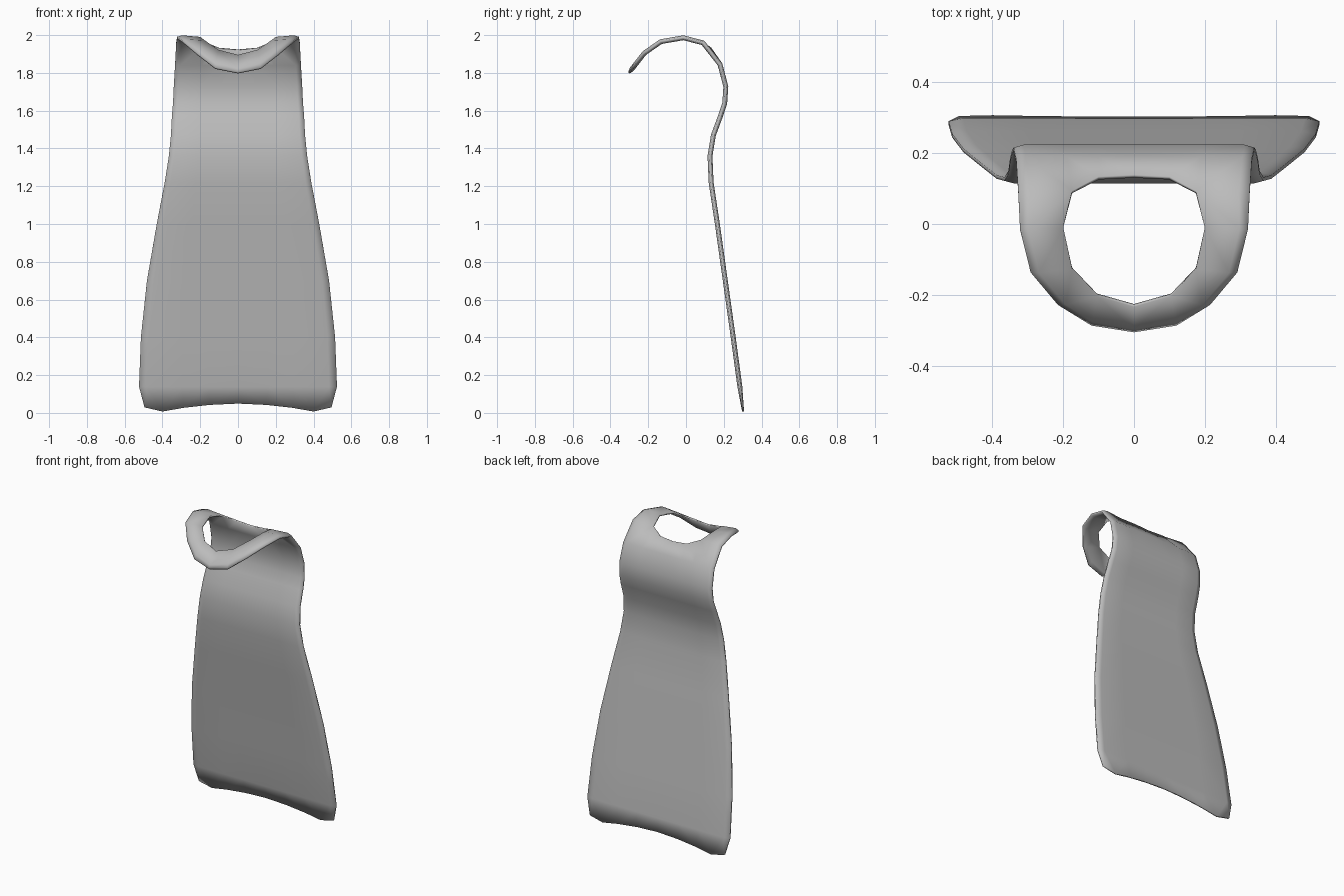
import bpy
import bmesh

cube = bpy.data.objects.get("Cube")
if cube:
    bpy.data.objects.remove(cube)

THICK = 0.026

fabric = bpy.data.materials.new("grey fabric")
fabric.use_nodes = True
GREY = (0.5, 0.5, 0.5, 1)
fabric.diffuse_color = GREY
fabric.node_tree.nodes["Principled BSDF"].inputs["Base Color"].default_value = GREY

# Shoulder curve: height for a depth y
SHOULDER = [(-0.31, 1.79), (-0.22, 1.905), (-0.135, 1.965), (-0.02, 1.987),
            (0.05, 1.975), (0.12, 1.947), (0.18, 1.845)]


def shoulder_z(y):
    for (y0, z0), (y1, z1) in zip(SHOULDER, SHOULDER[1:]):
        if y <= y1:
            return z0 + (z1 - z0) * (y - y0) / (y1 - y0)
    return SHOULDER[-1][1]


# Neck opening and outer collar edge in plan, right half from front to back
NECK = [(0, -0.23), (0.105, -0.2), (0.175, -0.125), (0.2, -0.01),
        (0.175, 0.09), (0.1, 0.13), (0, 0.135)]
COLLAR = [(0, -0.302), (0.12, -0.283), (0.215, -0.225), (0.292, -0.135),
          (0.322, -0.015), (0.327, 0.09)]
COLLAR_PAIR = [0, 1, 1, 2, 3, 4]   # neck point facing each collar point

# Back panel rows: height, depth, half width
ROWS = [(1.845, 0.18, 0.333), (1.727, 0.211, 0.34), (1.64, 0.205, 0.344),
        (1.57, 0.182, 0.35), (1.47, 0.145, 0.355), (1.36, 0.127, 0.366),
        (1.22, 0.133, 0.388), (1.0, 0.166, 0.43), (0.7, 0.208, 0.482),
        (0.4, 0.25, 0.514), (0.14, 0.285, 0.524)]
COLS = [0, 0.3, 0.57, 0.92, 1]
# Curved hem: x, height
HEM = [(0, 0.05), (0.15, 0.043), (0.285, 0.028), (0.4, 0.008), (0.495, 0.03)]

bm = bmesh.new()


def on_shoulder(x, y):
    return bm.verts.new((x, y, shoulder_z(y)))


# Collar ring
neck = [on_shoulder(*p) for p in NECK]
outer, inset = [], []
for (x, y), i in zip(COLLAR, COLLAR_PAIR):
    nx, ny = NECK[i]
    outer.append(on_shoulder(x, y))
    inset.append(on_shoulder(x + (nx - x) * 0.2, y + (ny - y) * 0.2))
for i in range(len(COLLAR) - 1):
    a, b = COLLAR_PAIR[i], COLLAR_PAIR[i + 1]
    bm.faces.new((outer[i], outer[i + 1], inset[i + 1], inset[i]))
    ring = [inset[i], inset[i + 1], neck[b]]
    if a != b:
        ring.append(neck[a])
    bm.faces.new(ring)

# Back panel
grid = [[bm.verts.new((w * c, y, z)) for c in COLS] for z, y, w in ROWS]
grid.append([bm.verts.new((x, 0.303 - 0.1 * z, z)) for x, z in HEM])
# The collar's back edge is stitched to the first row of the panel
grid.insert(0, [neck[6], neck[5], neck[4], inset[5], outer[5]])
for upper, lower in zip(grid, grid[1:]):
    for i in range(len(COLS) - 1):
        bm.faces.new((upper[i], upper[i + 1], lower[i + 1], lower[i]))

bmesh.ops.recalc_face_normals(bm, faces=bm.faces)
bm.verts.index_update()
rim = [v.index for v in bm.verts
       if any(e.is_boundary and max(abs(w.co.x) for w in e.verts) > 1e-5
              for e in v.link_edges)]
body = [v.index for v in bm.verts if v.index not in set(rim)]

mesh = bpy.data.meshes.new("cape")
bm.to_mesh(mesh)
bm.free()
cape = bpy.data.objects.new("cape", mesh)
bpy.context.collection.objects.link(cape)
mesh.materials.append(fabric)

# Cloth is thinner along its rim
group = cape.vertex_groups.new(name="thickness")
group.add(body, 1.0, "REPLACE")
group.add(rim, 0.4, "REPLACE")

mirror = cape.modifiers.new("mirror", "MIRROR")
mirror.use_clip = True
solid = cape.modifiers.new("cloth thickness", "SOLIDIFY")
solid.thickness = THICK
solid.offset = 0
solid.vertex_group = group.name

bpy.ops.object.select_all(action="DESELECT")
cape.select_set(True)
bpy.context.view_layer.objects.active = cape
bpy.ops.object.shade_smooth()
